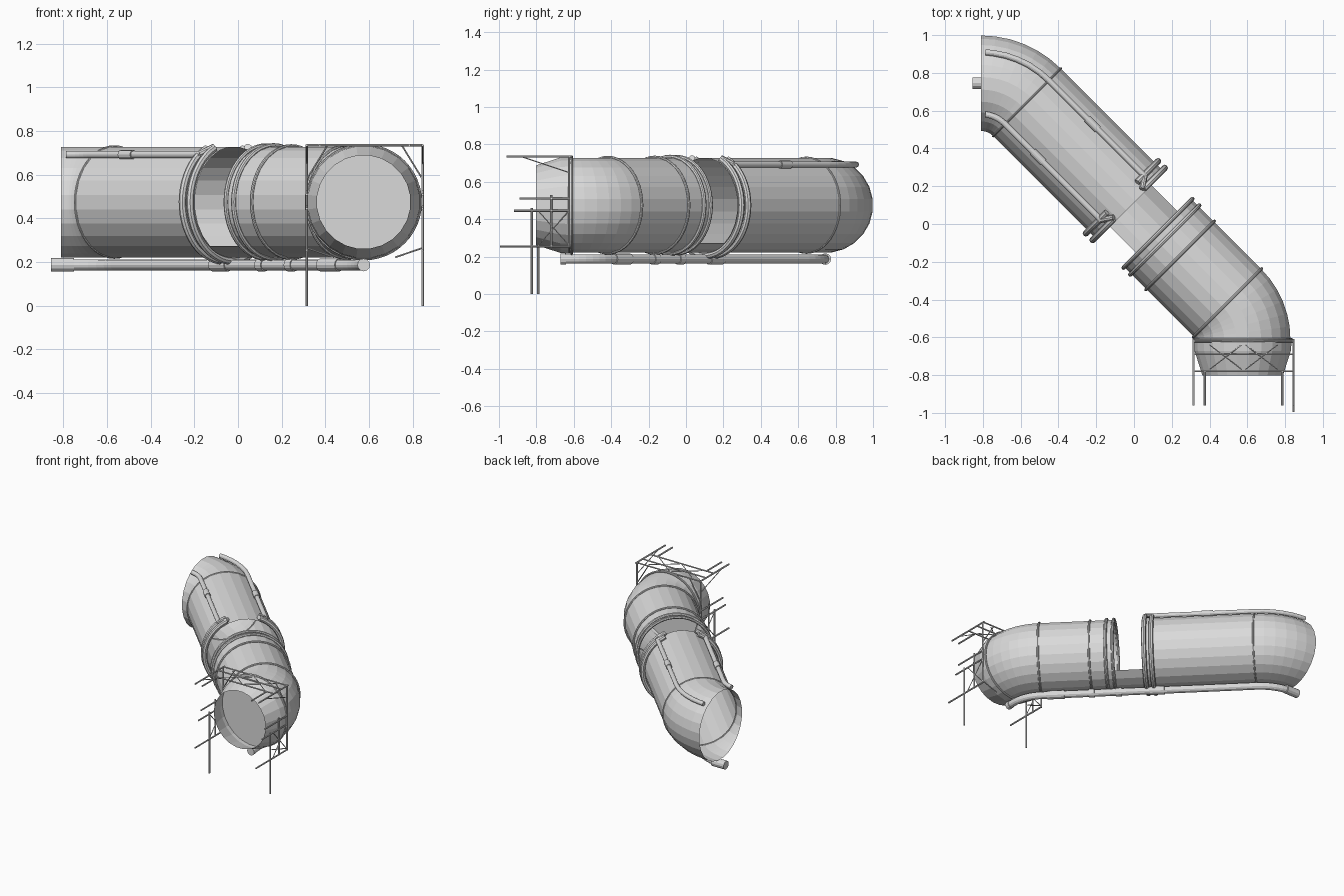
import bpy, bmesh, math
from mathutils import Vector

if "Cube" in bpy.data.objects:
    bpy.data.objects.remove(bpy.data.objects["Cube"])

grey = bpy.data.materials.new("light_grey")
grey.use_nodes = True
grey.diffuse_color = (0.7, 0.7, 0.7, 1)
grey.node_tree.nodes["Principled BSDF"].inputs["Base Color"].default_value = (0.7, 0.7, 0.7, 1)

AXIS_Z, RADIUS, SIDES = 0.475, 0.255, 24
UP = Vector((0, 0, 1))
SIDE_OFFSET = 0.055
REAR_S, FRONT_S = -0.856, 0.645      # straight run between the two elbows
GAP_START, GAP_END = -0.08, 0.125


def finish(name, bm):
    bmesh.ops.recalc_face_normals(bm, faces=bm.faces)
    mesh = bpy.data.meshes.new(name)
    bm.to_mesh(mesh)
    bm.free()
    mesh.materials.append(grey)
    obj = bpy.data.objects.new(name, mesh)
    bpy.context.collection.objects.link(obj)
    return obj


# A station is (centre, horizontal normal) on the duct's centreline
def normal(deg):
    return Vector((math.cos(math.radians(deg)), math.sin(math.radians(deg)), 0))


def straight(s):
    n = normal(45)
    return n * SIDE_OFFSET + normal(-45) * s + UP * AXIS_Z, n


def elbow(s, bend_radius, start, end, steps=6):
    n45 = normal(45)
    pivot = straight(s)[0] - n45 * bend_radius
    return [(pivot + normal(start + (end - start) * i / steps) * bend_radius,
             normal(start + (end - start) * i / steps)) for i in range(steps + 1)]


def shift(station, distance):
    centre, n = station
    return centre + Vector((n.y, -n.x, 0)) * distance, n


def around(station, deg, radius):
    a = math.radians(deg)
    centre, n = station
    return centre + n * (radius * math.sin(a)) + UP * (radius * math.cos(a))


def skin(name, rings, closed=True, caps=False):
    """Join successive rows of points into a surface."""
    bm = bmesh.new()
    rows = [[bm.verts.new(p) for p in ring] for ring in rings]
    count = len(rows[0])
    for a, b in zip(rows, rows[1:]):
        for i in range(count if closed else count - 1):
            j = (i + 1) % count
            bm.faces.new((a[i], a[j], b[j], b[i]))
    if caps:
        bm.faces.new(rows[0])
        bm.faces.new(rows[-1])
    return finish(name, bm)


def duct(name, stations, radii=None):
    radii = radii or [RADIUS] * len(stations)
    step = 360 / SIDES
    return skin(name, [[around(st, step * (i + 0.5), r) for i in range(SIDES)]
                       for st, r in zip(stations, radii)])


def line(name, stations, deg, offset, r, sides=12):
    """Small pipe that follows the duct at an angle around it."""
    rings = []
    for st in stations:
        sub = (around(st, deg, offset), st[1])
        rings.append([around(sub, 360 * i / sides, r) for i in range(sides)])
    return skin(name, rings, caps=True)


def hoop(name, station, radius, r, gap=0, steps=48, sides=8):
    """Round band about the duct, optionally open at the top."""
    centre, n = station
    along = Vector((n.y, -n.x, 0))
    rings = []
    for i in range(steps + 1):
        a = gap + (360 - 2 * gap) * i / steps
        out = (around(station, a, 1) - centre).normalized()
        mid = centre + out * radius
        rings.append([mid + out * (r * math.cos(k * math.tau / sides))
                      + along * (r * math.sin(k * math.tau / sides)) for k in range(sides)])
    return skin(name, rings, caps=gap > 0)


def rod(name, a, b, r=0.006, sides=6):
    a, b = Vector(a), Vector(b)
    d = (b - a).normalized()
    u = d.orthogonal().normalized()
    v = d.cross(u)
    ring = [u * (r * math.cos(k * math.tau / sides)) + v * (r * math.sin(k * math.tau / sides))
            for k in range(sides)]
    return skin(name, [[a + p for p in ring], [b + p for p in ring]], caps=True)


# Main duct: two runs with elbows, open upper part between them
rear_elbow = elbow(REAR_S, 0.345, 90, 45)
front_elbow = elbow(FRONT_S, 0.275, 45, 0)
duct("rear_duct", rear_elbow + [straight(GAP_START)])
duct("front_duct", [straight(GAP_END)] + front_elbow)
skin("gap_floor", [[around(straight(s), 142.5 + 15 * i, RADIUS) for i in range(6)]
                   for s in (GAP_START, GAP_END)], closed=False)

# Tapered mouth with a recessed disc
mouth = front_elbow[-1]
duct("front_mouth", [mouth, shift(mouth, 0.06), shift(mouth, 0.19)], [0.262, 0.257, 0.215])
bm = bmesh.new()
disc = shift(mouth, 0.03)
bm.faces.new([bm.verts.new(around(disc, 15 * (i + 0.5), 0.257)) for i in range(SIDES)])
finish("mouth_disc", bm)

# Bands on seams and rims
for name, s, radius, r in (("rear_seam", REAR_S, 0.254, 0.006), ("front_seam", FRONT_S, 0.256, 0.008),
                           ("joint_band", 0.29, 0.257, 0.008), ("rim_band", GAP_END, 0.258, 0.011),
                           ("collar_band", 0.175, 0.258, 0.012)):
    hoop(name, straight(s), radius, r)
hoop("mouth_band", mouth, 0.26, 0.007)
for i, s in enumerate((-0.145, -0.095)):
    hoop("rear_pipe_hoop_%d" % (i + 1), straight(s), 0.27, 0.017, gap=25)

# Pair of pipes along the top of the rear run, with couplings and hooked ends
for side, deg, s in (("left", 37, -0.53), ("right", -37, -0.61)):
    line(side + "_top_pipe", [shift(rear_elbow[0], 0.025)] + rear_elbow[1:] + [straight(-0.13)],
         deg, 0.272, 0.016)
    line(side + "_top_coupling", [straight(s - 0.04), straight(s + 0.04)], deg, 0.272, 0.021)
    rod(side + "_top_hook", around(straight(-0.14), deg, 0.274),
        around(straight(-0.1), deg * 0.62, 0.274), 0.016, 10)

# Drain pipe under the duct
LOW = 0.288
rear_tip = shift(rear_elbow[0], -0.045)
front_tip = shift(mouth, 0.06)
line("drain_pipe", [rear_tip] + rear_elbow + front_elbow + [front_tip], 180, LOW, 0.025)
line("drain_end_collar", [rear_tip, shift(rear_elbow[0], 0.06)], 180, LOW, 0.031)
line("drain_front_collar", [shift(mouth, 0.03), front_tip], 180, LOW, 0.029)
for i, (s, half) in enumerate(((-0.168, 0.05), (0.1, 0.02), (0.29, 0.02), (0.54, 0.06))):
    line("drain_coupling_%d" % (i + 1), [straight(s - half), straight(s + half)], 180, LOW, 0.03)

# Support frame around the mouth: mirrored side frames
MID = 0.58
for side, sign, leg_y in (("left", 1, -0.825), ("right", -1, -0.79)):
    x = MID + sign * 0.265
    for part, a, b in (
            ("leg", (leg_y, 0), (leg_y, 0.46)),
            ("back_post", (-0.625, 0.25), (-0.625, 0.735)),
            ("rail_post", (-0.72, 0.25), (-0.72, 0.53)),
            ("bottom_beam", (-0.995 if sign > 0 else -0.96, 0.255), (-0.625, 0.255)),
            ("middle_rail", (-0.92, 0.445), (-0.625, 0.445)),
            ("upper_rail", (-0.89, 0.51), (-0.625, 0.51)),
            ("top_beam", (-0.96, 0.735), (-0.61, 0.735)),
            ("top_brace", (-0.88, 0.735), (-0.625, 0.65)),
            ("cross_brace_a", (-0.79, 0.26), (-0.625, 0.445)),
            ("cross_brace_b", (-0.79, 0.445), (-0.625, 0.26))):
        thin = "brace" in part
        rod(side + "_" + part, (x, *a), (x, *b), 0.003 if thin else 0.006)
    rod(side + "_inner_beam", (MID + sign * 0.205, -0.96, 0.735), (MID + sign * 0.205, -0.78, 0.735))
    rod(side + "_upper_corner_brace", (MID + sign * 0.17, -0.625, 0.735), (x, -0.625, 0.58), 0.004)
    rod(side + "_lower_corner_brace", (x, -0.625, 0.265), (MID + sign * 0.14, -0.625, 0.222), 0.004)
    # Overhead lattice
    near, far = MID + sign * 0.01, MID + sign * 0.18
    rod(side + "_lattice_a", (near, -0.64, 0.735), (far, -0.77, 0.735), 0.003)
    rod(side + "_lattice_b", (near, -0.77, 0.735), (far, -0.64, 0.735), 0.003)

for i, y in enumerate((-0.62, -0.69, -0.78)):
    rod("top_crossbar_%d" % (i + 1), (MID - 0.265, y, 0.735), (MID + 0.265, y, 0.735), 0.005)
